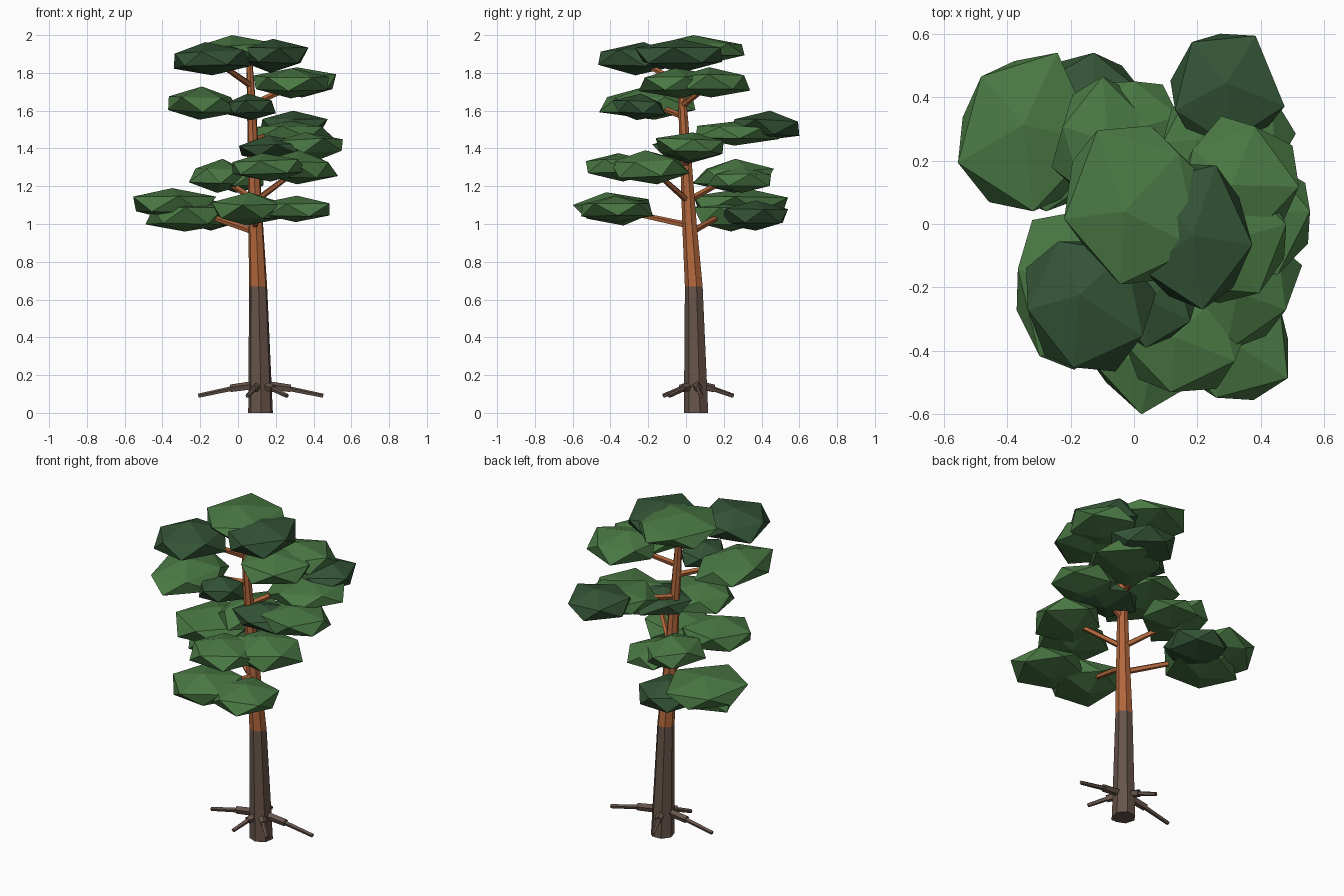
import bpy, bmesh, math, random
from mathutils import Vector, Matrix

random.seed(7)
if "Cube" in bpy.data.objects:
    bpy.data.objects.remove(bpy.data.objects["Cube"], do_unlink=True)


def material(name, rgb):
    mat = bpy.data.materials.new(name)
    mat.use_nodes = True
    mat.diffuse_color = (*rgb, 1)
    shader = next(n for n in mat.node_tree.nodes if n.type == "BSDF_PRINCIPLED")
    shader.inputs["Base Color"].default_value = (*rgb, 1)
    return mat


BROWN = material("dark bark", (0.135, 0.088, 0.068))
ORANGE = material("orange bark", (0.45, 0.135, 0.045))
LIGHT = material("leaf green", (0.069, 0.19, 0.058))
DARK = material("deep leaf green", (0.034, 0.089, 0.037))


def finish(bm, name, *mats):
    bmesh.ops.recalc_face_normals(bm, faces=bm.faces)
    mesh = bpy.data.meshes.new(name)
    bm.to_mesh(mesh)
    bm.free()
    for mat in mats:
        mesh.materials.append(mat)
    obj = bpy.data.objects.new(name, mesh)
    bpy.context.scene.collection.objects.link(obj)
    return obj


# Trunk stations: x, y, z, radius
TRUNK = [(0.12, 0.056, 0, 0.067), (0.107, 0.043, 0.67, 0.049),
         (0.094, 0.02, 1.0, 0.04), (0.082, 0, 1.35, 0.031),
         (0.07, -0.02, 1.67, 0.023), (0.06, -0.025, 1.86, 0.017)]
BARK_LINE = 0.67


def trunk_centre(z):
    for low, high in zip(TRUNK, TRUNK[1:]):
        if z <= high[2]:
            t = (z - low[2]) / (high[2] - low[2])
            return Vector(low[:3]).lerp(Vector(high[:3]), t)
    return Vector(TRUNK[-1][:3])


def build_trunk(sides=7):
    bm = bmesh.new()
    rings = []
    for x, y, z, r in TRUNK:
        angles = [math.tau * (i + 0.3) / sides for i in range(sides)]
        rings.append([bm.verts.new((x + r * math.cos(a), y + r * math.sin(a), z))
                      for a in angles])
    for low, high in zip(rings, rings[1:]):
        for i in range(sides):
            j = (i + 1) % sides
            bm.faces.new((low[i], low[j], high[j], high[i]))
    bm.faces.new(rings[0])
    bm.faces.new(rings[-1])
    for face in bm.faces:
        face.material_index = int(face.calc_center_median().z > BARK_LINE)
    finish(bm, "trunk", BROWN, ORANGE)


def limb(name, start, end, r_start, r_end, mat):
    start, end = Vector(start), Vector(end)
    axis = end - start
    turn = axis.to_track_quat("Z", "Y").to_matrix().to_4x4()
    bm = bmesh.new()
    bmesh.ops.create_cone(bm, cap_ends=True, segments=5, radius1=r_start,
                          radius2=r_end, depth=axis.length,
                          matrix=Matrix.Translation((start + end) / 2) @ turn)
    finish(bm, name, mat)


def leaf_clump(name, centre, radii, mat):
    # Jittered icosahedron, fitted to the wanted half sizes
    bm = bmesh.new()
    bmesh.ops.create_icosphere(bm, subdivisions=1, radius=1)
    spin = Matrix.Rotation(random.uniform(0, math.tau), 3, "Z")
    tilt = Matrix.Rotation(random.uniform(-0.2, 0.2), 3, "X")
    for v in bm.verts:
        v.co = spin @ tilt @ v.co * random.uniform(0.84, 1.1)
    for axis in range(3):
        values = [v.co[axis] for v in bm.verts]
        low, high = min(values), max(values)
        for v in bm.verts:
            unit = (v.co[axis] - low) / (high - low) * 2 - 1
            v.co[axis] = centre[axis] + unit * radii[axis]
    finish(bm, name, mat)


build_trunk()

# Roots: a thick stub, then a thin tip
ROOT_TIPS = [(0.45, 0.08), (-0.21, 0.045), (0.05, -0.12), (0.05, 0.25),
             (0.26, -0.09)]
for i, (x, y) in enumerate(ROOT_TIPS, 1):
    start = trunk_centre(0.15)
    tip = Vector((x, y, 0.09))
    knee = start.lerp(tip, 0.48)
    knee.z = 0.128
    limb(f"root_stub_{i}", start, knee, 0.024, 0.022, BROWN)
    limb(f"root_tip_{i}", start.lerp(knee, 0.8), tip, 0.014, 0.012, BROWN)

# Foliage: x, y, z, half width, half depth, half height, colour,
# and how far below the clump its branch leaves the trunk (0 = no branch)
CLUMPS = [
    (0.02, 0.06, 1.92, 0.24, 0.25, 0.08, LIGHT, 0),
    (-0.135, -0.26, 1.875, 0.205, 0.205, 0.088, DARK, 0.14),
    (0.195, -0.04, 1.89, 0.178, 0.23, 0.09, DARK, 0),
    (0.33, 0.14, 1.75, 0.19, 0.2, 0.08, LIGHT, 0.12),
    (0.28, -0.04, 1.745, 0.2, 0.21, 0.08, LIGHT, 0),
    (-0.18, -0.205, 1.64, 0.19, 0.255, 0.088, LIGHT, 0.07),
    (0.07, -0.25, 1.62, 0.13, 0.14, 0.07, DARK, 0),
    (0.295, 0.425, 1.52, 0.18, 0.175, 0.08, DARK, 0.08),
    (0.3, 0.27, 1.48, 0.21, 0.22, 0.065, LIGHT, 0),
    (0.38, 0.02, 1.41, 0.175, 0.18, 0.075, LIGHT, 0),
    (0.2, 0, 1.395, 0.195, 0.18, 0.075, DARK, 0.09),
    (0.33, -0.19, 1.3, 0.2, 0.21, 0.09, LIGHT, 0.18),
    (0.17, -0.33, 1.3, 0.2, 0.2, 0.075, LIGHT, 0),
    (-0.1, 0.25, 1.255, 0.16, 0.215, 0.09, LIGHT, 0.13),
    (0.0, 0.28, 1.235, 0.14, 0.17, 0.07, LIGHT, 0),
    (-0.335, 0.29, 1.105, 0.22, 0.25, 0.085, LIGHT, 0.15),
    (-0.28, 0.22, 1.045, 0.21, 0.18, 0.085, LIGHT, 0),
    (-0.14, 0.36, 1.045, 0.17, 0.18, 0.08, DARK, 0),
    (0.06, -0.39, 1.08, 0.2, 0.21, 0.088, LIGHT, 0.09),
    (0.3, -0.365, 1.08, 0.185, 0.19, 0.07, LIGHT, 0),
]
for i, (x, y, z, w, d, h, mat, drop) in enumerate(CLUMPS, 1):
    leaf_clump(f"leaf_clump_{i}", (x, y, z), (w, d, h), mat)
    if drop:
        limb(f"branch_{i}", trunk_centre(z - drop), (x, y, z),
             0.018, 0.013, ORANGE)
